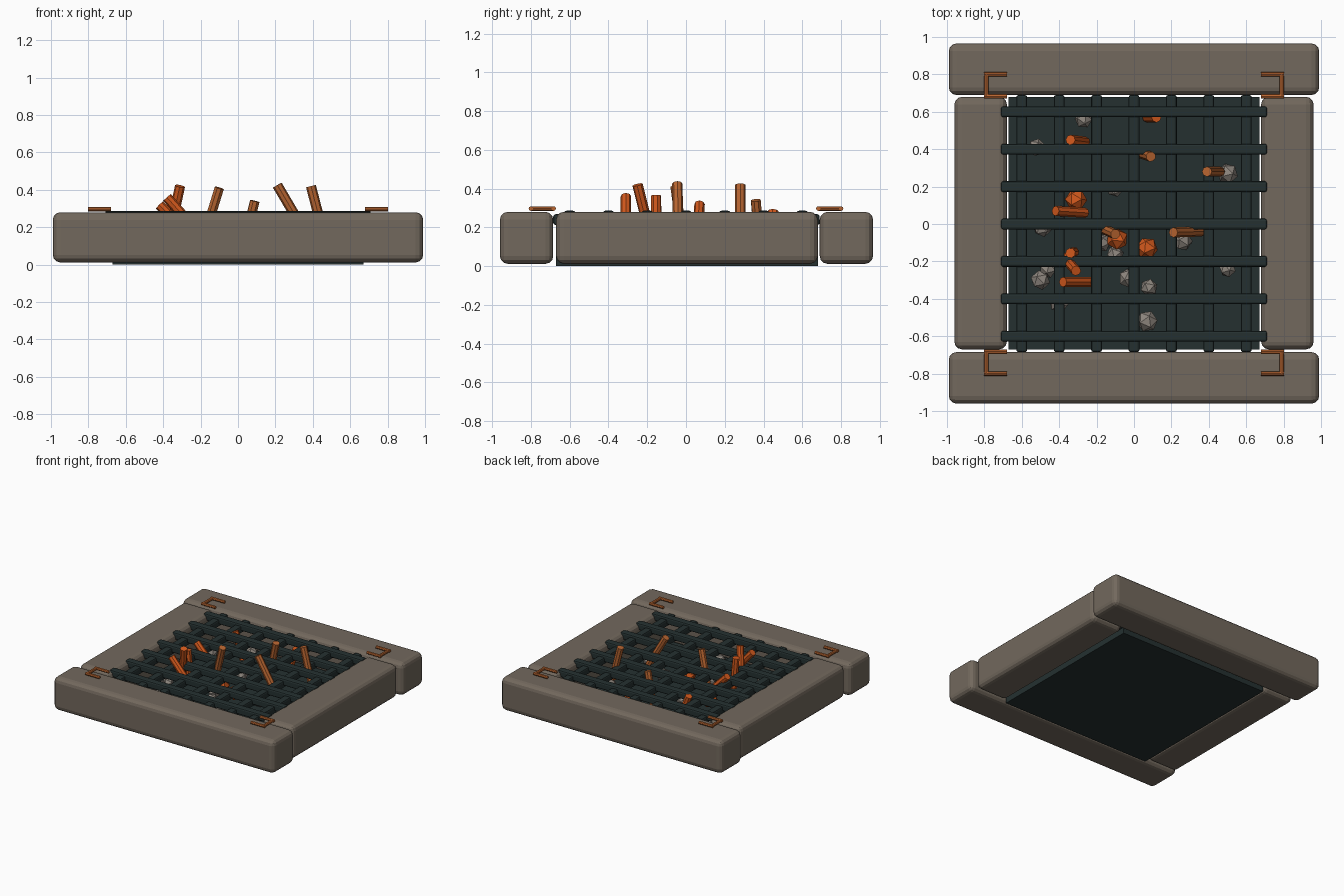
import bpy
import math
import random
from mathutils import Vector

random.seed(4)
if "Cube" in bpy.data.objects:
    bpy.data.objects.remove(bpy.data.objects["Cube"])


def material(name, rgb):
    m = bpy.data.materials.new(name)
    m.use_nodes = True
    m.diffuse_color = (*rgb, 1)
    m.node_tree.nodes["Principled BSDF"].inputs["Base Color"].default_value = (*rgb, 1)
    return m


STONE = material("warm grey stone", (0.17, 0.14, 0.11))
IRON = material("dark iron", (0.018, 0.03, 0.03))
COPPER = material("copper", (0.48, 0.13, 0.03))
EMBER = material("glowing ember", (0.65, 0.1, 0.012))
ASH = material("ash grey", (0.27, 0.24, 0.21))


def finish(name, mat):
    ob = bpy.context.object
    ob.name = name
    ob.data.materials.append(mat)
    return ob


def box(name, mat, low, high, bevel=0.0, segments=2):
    low, high = Vector(low), Vector(high)
    bpy.ops.mesh.primitive_cube_add(size=1, location=(low + high) / 2)
    ob = finish(name, mat)
    ob.scale = high - low
    bpy.ops.object.transform_apply(location=False, rotation=False, scale=True)
    if bevel:
        mod = ob.modifiers.new("rounded edges", "BEVEL")
        mod.width, mod.segments = bevel, segments
    return ob


def rod(name, mat, start, end, radius, sides=8):
    start, end = Vector(start), Vector(end)
    axis = end - start
    bpy.ops.mesh.primitive_cylinder_add(vertices=sides, radius=radius, depth=axis.length,
                                        location=(start + end) / 2,
                                        rotation=axis.to_track_quat("Z", "Y").to_euler())
    return finish(name, mat)


def lump(name, mat, x, y, z, radius):
    bpy.ops.mesh.primitive_ico_sphere_add(subdivisions=1, radius=radius, location=(x, y, z))
    ob = finish(name, mat)
    ob.rotation_euler = [random.uniform(0, math.pi) for _ in range(3)]
    return ob


# Stone surround
box("front_stone", STONE, (-0.99, -0.96, 0.012), (0.99, -0.685, 0.28), 0.04, 3)
box("back_stone", STONE, (-0.99, 0.69, 0.012), (0.99, 0.965, 0.28), 0.04, 3)
box("left_stone", STONE, (0.68, -0.67, 0.012), (0.96, 0.68, 0.28), 0.04, 3)
box("right_stone", STONE, (-0.96, -0.67, 0.012), (-0.68, 0.68, 0.28), 0.04, 3)

# Iron floor
box("floor_plate", IRON, (-0.67, -0.67, 0), (0.67, 0.68, 0.05))

# Grate: upper bars run across, lower bars run front to back
for i in range(7):
    p = -0.6 + 0.2 * i
    box(f"cross_bar_{i}", IRON, (-0.712, p - 0.029, 0.23), (0.712, p + 0.029, 0.286), 0.012)
    box(f"long_bar_{i}", IRON, (p - 0.029, -0.685, 0.212), (p + 0.029, 0.69, 0.268), 0.012)

# Copper corner staples
for sx, side in ((1, "left"), (-1, "right")):
    for sy, end in ((1, "back"), (-1, "front")):
        inner, outer, z = 0.683 * sy, 0.8 * sy, 0.297
        name = f"{end}_{side}_staple"
        rod(name + "_bridge", COPPER, (0.79 * sx, inner, z), (0.79 * sx, outer, z), 0.012)
        for tag, y in (("inner", inner), ("outer", outer)):
            rod(f"{name}_{tag}_arm", COPPER, (0.68 * sx, y, z), (0.802 * sx, y, z), 0.012)

# Burning sticks poking through the grate: top point, bottom point
sticks = [
    (COPPER, (0.21, -0.045, 0.425), (0.36, -0.04, 0.17)),
    (COPPER, (0.39, 0.28, 0.42), (0.46, 0.28, 0.15)),
    (COPPER, (-0.1, -0.055, 0.41), (-0.18, -0.02, 0.15)),
    (COPPER, (0.09, 0.36, 0.34), (0.03, 0.38, 0.1)),
    (EMBER, (-0.31, -0.25, 0.42), (-0.37, -0.18, 0.14)),
    (EMBER, (-0.38, -0.31, 0.36), (-0.22, -0.31, 0.18)),
    (EMBER, (-0.42, 0.07, 0.32), (-0.26, 0.06, 0.16)),
    (EMBER, (-0.34, -0.155, 0.365), (-0.32, -0.15, 0.12)),
    (EMBER, (-0.34, 0.45, 0.285), (-0.26, 0.44, 0.08)),
    (EMBER, (0.12, 0.57, 0.22), (0.07, 0.57, 0.06)),
]
for i, (mat, top, bottom) in enumerate(sticks):
    rod(f"burning_stick_{i}", mat, bottom, top, 0.027)

# Embers and ash lumps on the floor
for i, (x, y) in enumerate([(0.07, -0.13), (-0.31, 0.13), (-0.09, -0.08)]):
    lump(f"ember_{i}", EMBER, x, y, 0.12, 0.06)

ash_spots = [(-0.27, 0.56), (-0.1, 0.19), (0.5, 0.27), (0.26, -0.09), (0.5, -0.24),
             (0.08, -0.34), (0.07, -0.52), (-0.5, -0.3), (-0.49, -0.02), (-0.17, -0.1),
             (-0.03, -0.29), (-0.46, -0.24), (-0.52, 0.41), (-0.4, -0.42), (-0.1, -0.16)]
for i, (x, y) in enumerate(ash_spots):
    lump(f"ash_lump_{i}", ASH, x, y, 0.09, random.uniform(0.045, 0.06))
